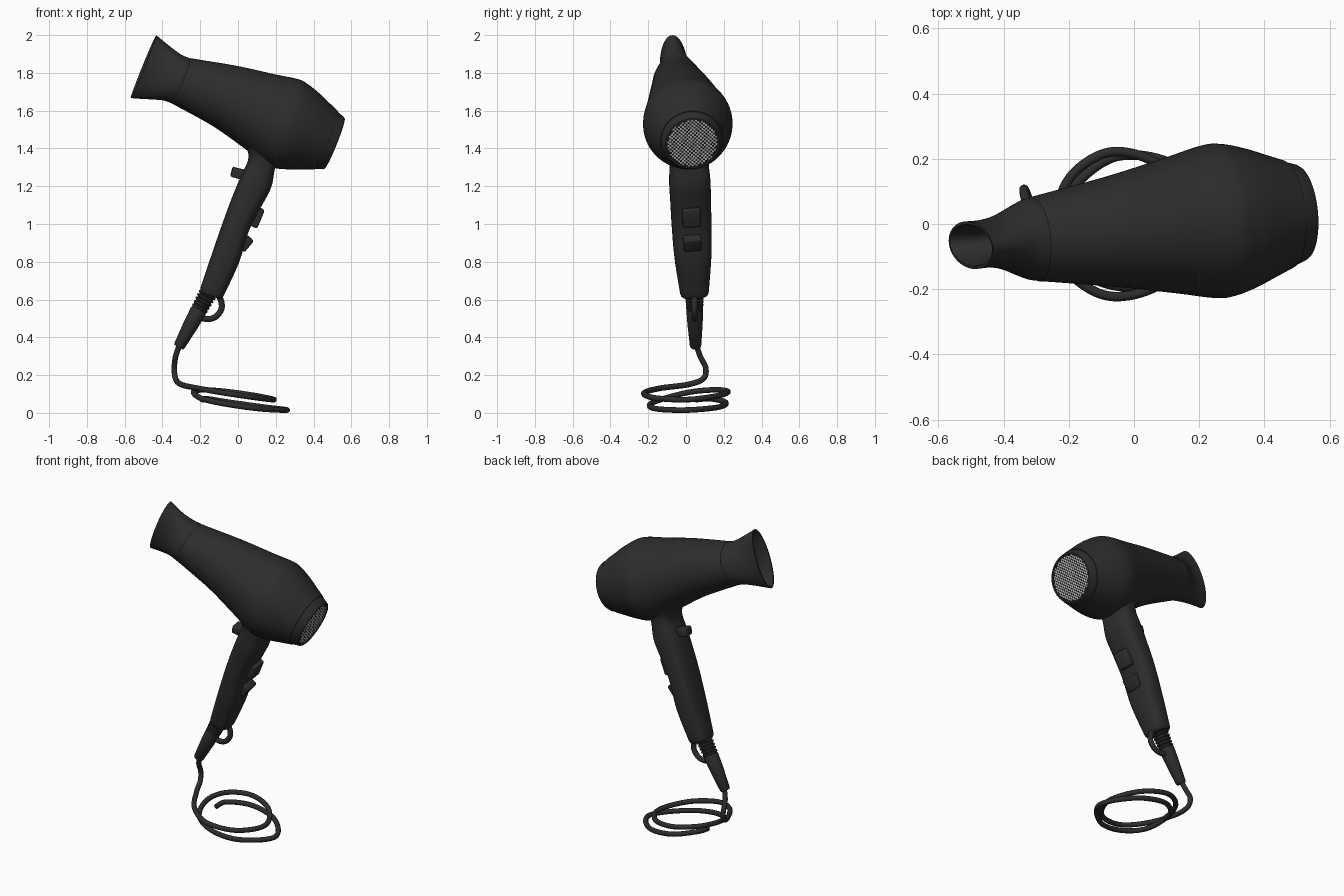
import bpy, bmesh, math
from mathutils import Vector as V

if "Cube" in bpy.data.objects:
    bpy.data.objects.remove(bpy.data.objects["Cube"])

def material(name, c):
    m = bpy.data.materials.new(name)
    m.diffuse_color = (*c, 1)
    m.use_nodes = True
    m.node_tree.nodes["Principled BSDF"].inputs["Base Color"].default_value = m.diffuse_color
    return m

BLACK = material("matte_black", (0.026, 0.026, 0.026))
LIGHT = material("grille_light_grey", (0.55, 0.55, 0.55))
DARK = material("grille_dark", (0.012, 0.012, 0.012))

# Dryer frame: D along barrel (nozzle to rear), U up, S sideways
TIP = V((-0.50, -0.065, 1.833))
D = V((1.012, 0.10, -0.408)).normalized()
U = V((0.378, -0.05, 0.926))
U = (U - D * U.dot(D)).normalized()
S = U.cross(D)

def smooth_points(pts, n=6):
    """Catmull-Rom resampling of tuples of any length."""
    out = []
    for i in range(len(pts) - 1):
        p0, p1, p2, p3 = pts[max(i - 1, 0)], pts[i], pts[i + 1], pts[min(i + 2, len(pts) - 1)]
        for k in range(n):
            t = k / n
            out.append(tuple(0.5 * (2 * b + (c - a) * t + (2 * a - 5 * b + 4 * c - d) * t * t
                                    + (3 * b - a - 3 * c + d) * t ** 3)
                             for a, b, c, d in zip(p0, p1, p2, p3)))
    return out + [tuple(pts[-1])]

def finish(name, bm, mats=(BLACK,), angle=35):
    bmesh.ops.recalc_face_normals(bm, faces=bm.faces)
    me = bpy.data.meshes.new(name)
    bm.to_mesh(me)
    bm.free()
    for m in mats:
        me.materials.append(m)
    ob = bpy.data.objects.new(name, me)
    bpy.context.collection.objects.link(ob)
    bpy.ops.object.select_all(action='DESELECT')
    ob.select_set(True)
    bpy.context.view_layer.objects.active = ob
    bpy.ops.object.shade_smooth_by_angle(angle=math.radians(angle))
    return ob

def loft(name, rings, A, B, power=2.0, seg=64, angle=35):
    """Skin superellipse rings (centre, half size along A, half size along B)."""
    bm = bmesh.new()
    loops = []
    for c, a, b in rings:
        loop = []
        for i in range(seg):
            t = 2 * math.pi * i / seg
            x, y = math.cos(t), math.sin(t)
            x = math.copysign(abs(x) ** (2 / power), x)
            y = math.copysign(abs(y) ** (2 / power), y)
            loop.append(bm.verts.new(V(c) + A * (a * x) + B * (b * y)))
        loops.append(loop)
    for l1, l2 in zip(loops, loops[1:]):
        for i in range(seg):
            j = (i + 1) % seg
            bm.faces.new((l1[i], l1[j], l2[j], l2[i]))
    bm.faces.new(loops[0])
    bm.faces.new(loops[-1])
    return finish(name, bm, angle=angle)

def barrel_rings(secs):
    return [(TIP + D * s + U * off, a, b) for s, a, b, off in secs]

# Barrel shell: station, vertical half, side half, vertical offset
shell = [(0.205, 0.118, 0.118, 0.004), (0.215, 0.13, 0.13, 0.005), (0.24, 0.134, 0.134, 0.006),
         (0.46, 0.172, 0.17, 0.017), (0.66, 0.212, 0.208, 0.010), (0.79, 0.241, 0.235, 0.004),
         (0.85, 0.238, 0.234, 0), (0.92, 0.217, 0.215, 0), (0.98, 0.193, 0.192, 0), (1.045, 0.167, 0.167, 0)]
loft("barrel", barrel_rings(smooth_points(shell)), U, S)

# Rear filter ring with recessed seat
rear = [(1.035, 0.158, 0.158, 0), (1.046, 0.163, 0.163, 0), (1.085, 0.150, 0.150, 0),
        (1.094, 0.144, 0.144, 0), (1.094, 0.135, 0.135, 0), (1.082, 0.132, 0.132, 0)]
loft("rear_filter_ring", barrel_rings(rear), U, S)

# Fine mesh grille: small alternating cells clipped to a disc
bm = bmesh.new()
cell, N = 0.0102, 14
origin = TIP + D * 1.088
for i in range(-N, N):
    for j in range(-N, N):
        if math.hypot(i + 0.5, j + 0.5) * cell < 0.131:
            f = bm.faces.new([bm.verts.new(origin + U * (cell * (i + p)) + S * (cell * (j + q)))
                              for p, q in ((0, 0), (0, 1), (1, 1), (1, 0))])
            f.material_index = (i + j) % 2
bmesh.ops.remove_doubles(bm, verts=bm.verts, dist=0.001)
finish("rear_grille", bm, (LIGHT, DARK))

# Flattened concentrator nozzle, hollow at the mouth
outer = smooth_points([(0.0, 0.180, 0.073, 0), (0.05, 0.164, 0.073, 0), (0.10, 0.148, 0.084, 0.001),
                       (0.16, 0.131, 0.113, 0.003), (0.195, 0.129, 0.126, 0.004), (0.235, 0.128, 0.128, 0.004)], 4)
inner = [(0.17, 0.10, 0.075, 0), (0.08, 0.13, 0.055, 0), (0.006, 0.168, 0.061, 0), (0.0, 0.171, 0.064, 0)]
loft("nozzle", barrel_rings(inner + outer), U, S)

# Handle: x, z, depth half, width half
P = V((0.94, 0.09, -0.34)).normalized()
def hy(z):
    return 0.017 + (1.3 - z) * 0.041
grip = [(0.125, 1.43, 0.13, 0.13), (0.128, 1.365, 0.085, 0.108), (0.123, 1.31, 0.074, 0.104),
        (0.095, 1.222, 0.084, 0.109), (0.045, 1.115, 0.079, 0.107), (-0.010, 0.99, 0.071, 0.105),
        (-0.066, 0.82, 0.074, 0.097), (-0.138, 0.64, 0.064, 0.076)]
grip = smooth_points(grip, 5) + [(-0.142, 0.628, 0.060, 0.072), (-0.144, 0.622, 0.054, 0.066)]
loft("handle", [((x, hy(z), z), a, b) for x, z, a, b in grip], P, S, power=2.8)

# Switches and cool-shot button: bevelled boxes aligned to the grip
def switch(name, x, z, depth, width, height, tilt):
    ca, sa = math.cos(tilt), math.sin(tilt)
    h = V((0.34, -0.04, 0.94)).normalized()
    p, q = P * ca + h * sa, h * ca - P * sa
    bm = bmesh.new()
    bmesh.ops.create_cube(bm, size=1)
    for v in bm.verts:
        v.co = V((x, hy(z), z)) + p * (v.co.x * depth) + S * (v.co.y * width) + q * (v.co.z * height)
    bmesh.ops.bevel(bm, geom=bm.edges[:], offset=0.01, segments=3, profile=0.5, affect='EDGES')
    finish(name, bm)

switch("speed_switch", 0.087, 1.04, 0.07, 0.095, 0.105, -0.05)
switch("heat_switch", 0.030, 0.905, 0.07, 0.095, 0.08, -0.35)
switch("cool_shot_button", 0.005, 1.267, 0.08, 0.07, 0.052, 0.1)

# Cord sleeve with strain-relief ribs, then a tapered boot
A2 = V((0.878, 0, -0.479))
E = V((-0.479, 0.02, -0.878))
start = V((-0.155, 0.044, 0.64))
ribs = []
for k in range(5):
    s = 0.01 + k * 0.02
    ribs += [(s, 0.040), (s + 0.003, 0.049 - k * 0.001), (s + 0.012, 0.049 - k * 0.001), (s + 0.015, 0.040)]
ribs += [(0.115, 0.044), (0.20, 0.040), (0.325, 0.030), (0.333, 0.026)]
loft("cord_sleeve", [(start + E * s, r, r) for s, r in ribs], A2, V((0, 1, 0)), seg=24)

# Hanging loop and power cord
def tube(name, pts, r):
    cu = bpy.data.curves.new(name, 'CURVE')
    cu.dimensions = '3D'
    cu.bevel_depth = r
    cu.bevel_resolution = 4
    cu.use_fill_caps = True
    fine = smooth_points(pts, 10)
    sp = cu.splines.new('POLY')
    sp.points.add(len(fine) - 1)
    for p, co in zip(sp.points, fine):
        p.co = (*co, 1)
    cu.materials.append(BLACK)
    bpy.context.collection.objects.link(bpy.data.objects.new(name, cu))

tube("hanging_loop", [(-0.12, 0.044, 0.64), (-0.092, 0.045, 0.60), (-0.088, 0.046, 0.55),
                      (-0.12, 0.047, 0.508), (-0.165, 0.048, 0.497), (-0.215, 0.049, 0.51)], 0.016)
tube("power_cord", [(-0.305, 0.051, 0.37), (-0.33, 0.075, 0.30), (-0.337, 0.105, 0.235), (-0.33, 0.09, 0.18),
                    (-0.30, 0.01, 0.15), (-0.21, -0.14, 0.13), (-0.07, -0.222, 0.105), (0.10, -0.17, 0.08),
                    (0.19, 0.0, 0.07), (0.10, 0.165, 0.09), (-0.06, 0.222, 0.113), (-0.19, 0.15, 0.122),
                    (-0.235, 0.02, 0.11), (-0.19, -0.12, 0.075), (-0.05, -0.19, 0.045), (0.12, -0.16, 0.022),
                    (0.26, 0.0, 0.015), (0.14, 0.17, 0.03), (-0.04, 0.21, 0.055), (-0.17, 0.13, 0.075),
                    (-0.19, 0.05, 0.07)], 0.015)
